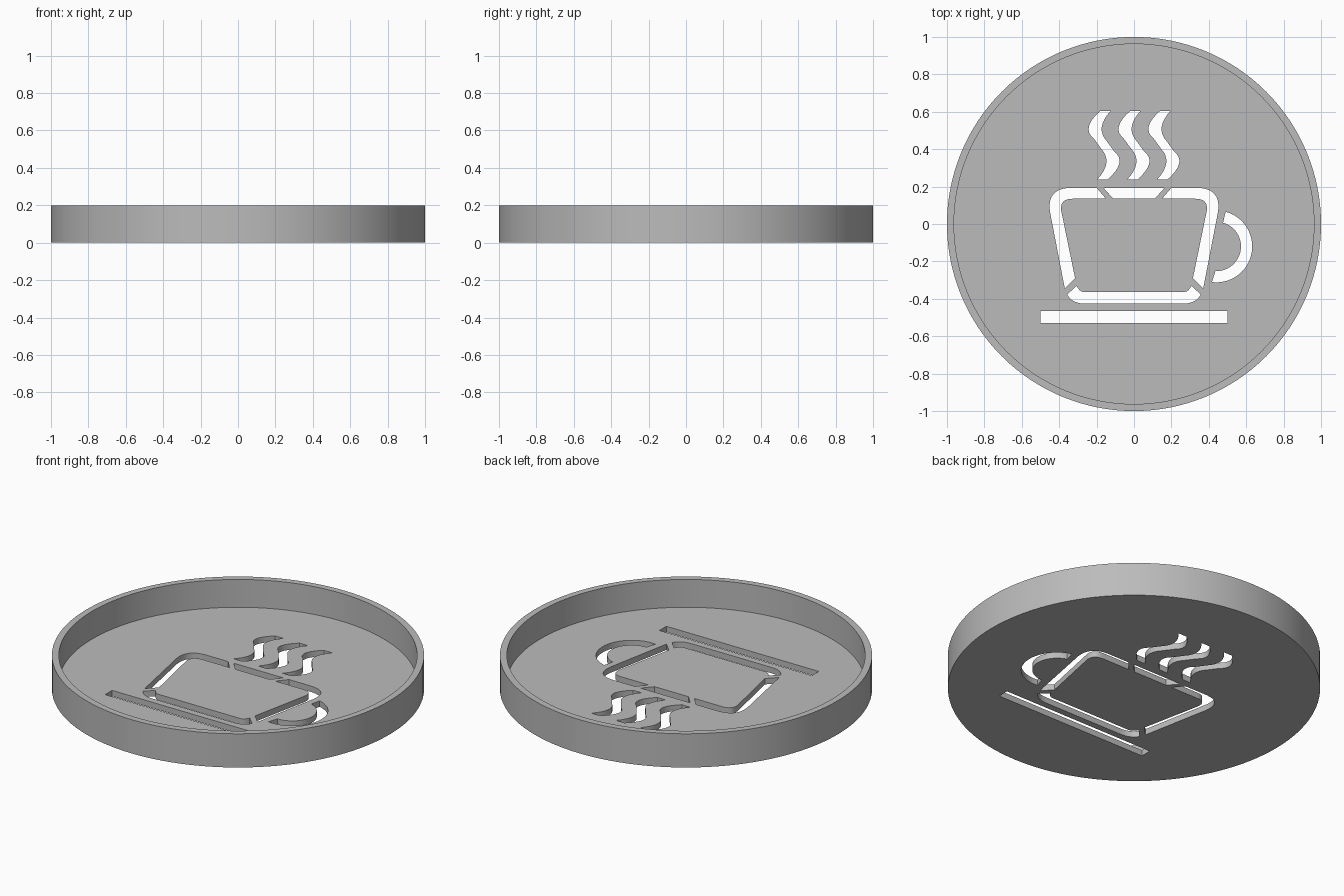
import bpy, bmesh
from math import cos, sin, radians

cube = bpy.data.objects.get("Cube")
if cube:
    bpy.data.objects.remove(cube, do_unlink=True)

FLOOR, HEIGHT, RIM = 0.035, 0.2, 0.0375

grey = bpy.data.materials.new("plain_grey")
grey.use_nodes = True
colour = (0.5, 0.5, 0.5, 1)
grey.diffuse_color = colour
grey.node_tree.nodes["Principled BSDF"].inputs["Base Color"].default_value = colour


def arc(cx, cy, r, start, end, steps):
    angles = [radians(start + (end - start) * i / steps) for i in range(steps + 1)]
    return [(cx + r * cos(a), cy + r * sin(a)) for a in angles]


def bend(a, corner, b, steps=8):
    """Rounded corner from a to b."""
    ts = [i / steps for i in range(steps + 1)]
    return [tuple((1 - t) ** 2 * p + 2 * t * (1 - t) * q + t * t * r
                  for p, q, r in zip(a, corner, b)) for t in ts]


def mirror(points):
    return [(-x, y) for x, y in points]


def prisms(name, outlines, bottom, top):
    """One mesh object holding an upright prism for each outline."""
    bm = bmesh.new()
    for points in outlines:
        face = bm.faces.new([bm.verts.new((x, y, bottom)) for x, y in points])
        new = bmesh.ops.extrude_face_region(bm, geom=[face])["geom"]
        verts = [v for v in new if isinstance(v, bmesh.types.BMVert)]
        bmesh.ops.translate(bm, verts=verts, vec=(0, 0, top - bottom))
    bmesh.ops.recalc_face_normals(bm, faces=bm.faces)
    mesh = bpy.data.meshes.new(name)
    bm.to_mesh(mesh)
    bm.free()
    mesh.materials.append(grey)
    obj = bpy.data.objects.new(name, mesh)
    bpy.context.collection.objects.link(obj)
    return obj


# Cup outline, split by small bridges
cup_side = ([(-0.2, 0.193)]
            + bend((-0.35, 0.193), (-0.465, 0.185), (-0.45, 0.07))
            + [(-0.37, -0.345), (-0.315, -0.29)]
            + bend((-0.39, 0.075), (-0.395, 0.135), (-0.33, 0.135))
            + [(-0.15, 0.135)])
cup_lip = [(-0.163, 0.193), (0.163, 0.193), (0.111, 0.135), (-0.111, 0.135)]
base_outer = bend((-0.357, -0.378), (-0.33, -0.426), (-0.26, -0.426))
base_inner = bend((-0.27, -0.363), (-0.29, -0.363), (-0.308, -0.33))
base_half = base_inner[::-1] + [] 
cup_base = (base_outer + mirror(base_outer)[::-1]
            + mirror(base_inner)[::-1] + base_inner)

# Handle and saucer
handle = arc(0.44, -0.12, 0.192, 75, -97, 32) + arc(0.44, -0.12, 0.132, -92, 74, 28)
saucer = [(-0.5, -0.53), (0.5, -0.53), (0.5, -0.465), (-0.5, -0.465)]

# Steam wisp: one edge, then the same edge turned half a circle
edge = (bend((-0.02, 0.183), (-0.125, 0.09), (-0.055, 0.035))
        + bend((-0.015, -0.02), (0.05, -0.09), (-0.035, -0.183)))
wisp = edge + [(-x, -y) for x, y in edge]
steam = [[(x + dx, y + 0.422) for x, y in wisp] for dx in (-0.16, 0, 0.16)]

# Round dish with a raised rim
dish = prisms("round_dish", [arc(0, 0, 1, 0, 360, 128)[:-1]], 0, HEIGHT)
recess = prisms("recess_cutter", [arc(0, 0, 1 - RIM, 0, 360, 128)[:-1]], FLOOR, HEIGHT + 0.1)
stencil = prisms("stencil_cutter",
                 [cup_side, mirror(cup_side), cup_lip, cup_base, handle, saucer] + steam,
                 -0.1, FLOOR + 0.05)

bpy.ops.object.select_all(action="DESELECT")
bpy.context.view_layer.objects.active = dish
dish.select_set(True)
for cutter in (recess, stencil):
    cutter.hide_render = True
    cut = dish.modifiers.new(cutter.name, "BOOLEAN")
    cut.operation, cut.solver, cut.object = "DIFFERENCE", "EXACT", cutter
    bpy.ops.object.modifier_apply(modifier=cut.name)
    bpy.data.objects.remove(cutter, do_unlink=True)

bpy.ops.object.shade_smooth_by_angle(angle=radians(30))
